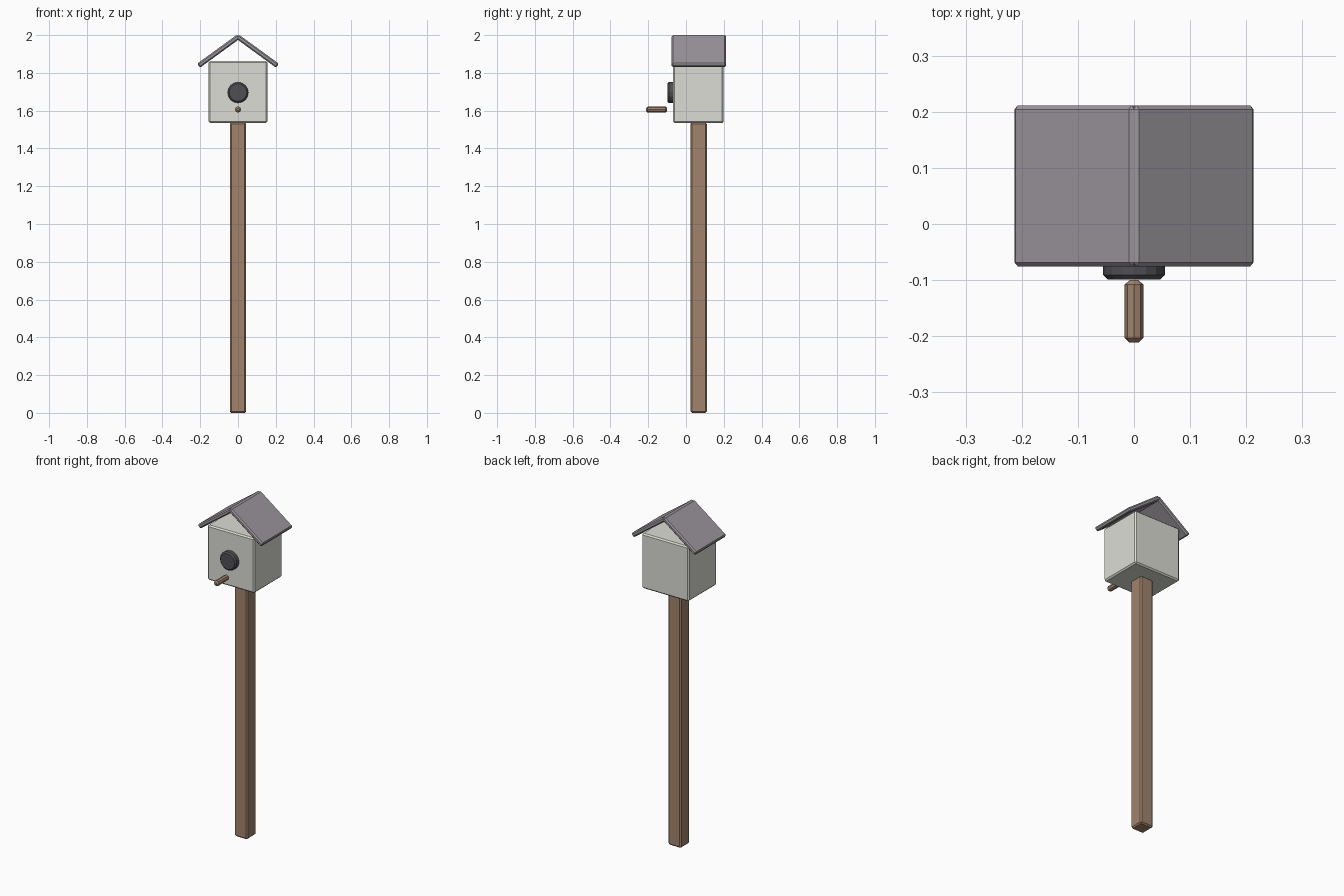
import bpy
from math import radians

if "Cube" in bpy.data.objects:
    bpy.data.objects.remove(bpy.data.objects["Cube"])

YC = 0.067  # depth centre of post, house and roof


def material(name, rgb):
    m = bpy.data.materials.new(name)
    m.diffuse_color = (*rgb, 1)
    m.use_nodes = True
    m.node_tree.nodes["Principled BSDF"].inputs["Base Color"].default_value = m.diffuse_color
    return m


wood = material("wood", (0.36, 0.23, 0.15))
paint = material("pale_paint", (0.72, 0.72, 0.67))
shingle = material("roof_grey", (0.33, 0.31, 0.34))
dark = material("dark", (0.08, 0.08, 0.09))


def finish(name, mat, bevel):
    ob = bpy.context.object
    ob.name = name
    ob.data.materials.append(mat)
    bpy.ops.object.transform_apply(location=False, rotation=False, scale=True)
    mod = ob.modifiers.new("chamfer", 'BEVEL')
    mod.width = bevel
    mod.segments = 1
    mod.limit_method = 'ANGLE'
    mod.angle_limit = radians(50)
    return ob


def box(name, loc, size, mat, bevel, tilt=0):
    bpy.ops.mesh.primitive_cube_add(size=1, location=loc, rotation=(0, tilt, 0))
    bpy.context.object.scale = size
    return finish(name, mat, bevel)


def rod(name, y0, y1, z, radius, sides, mat, bevel):
    bpy.ops.mesh.primitive_cylinder_add(vertices=sides, radius=radius, depth=y1 - y0,
                                        location=(0, (y0 + y1) / 2, z),
                                        rotation=(radians(90), 0, 0))
    return finish(name, mat, bevel)


# Post and house box
box("post", (0, YC, 0.769), (0.086, 0.086, 1.538), wood, 0.008)
box("house", (0, YC - 0.002, 1.698), (0.31, 0.266, 0.328), paint, 0.008)

# Two sloping roof panels meeting at the ridge, gables left open
for side, name in ((1, "roof_right"), (-1, "roof_left")):
    box(name, (side * 0.1025, YC + 0.001, 1.9154), (0.264, 0.287, 0.026),
        shingle, 0.007, side * radians(36))

# Entrance disc and perch on the front
rod("entrance", -0.099, -0.06, 1.696, 0.055, 16, dark, 0.008)
rod("perch", -0.2115, -0.10, 1.606, 0.0165, 8, wood, 0.008)
